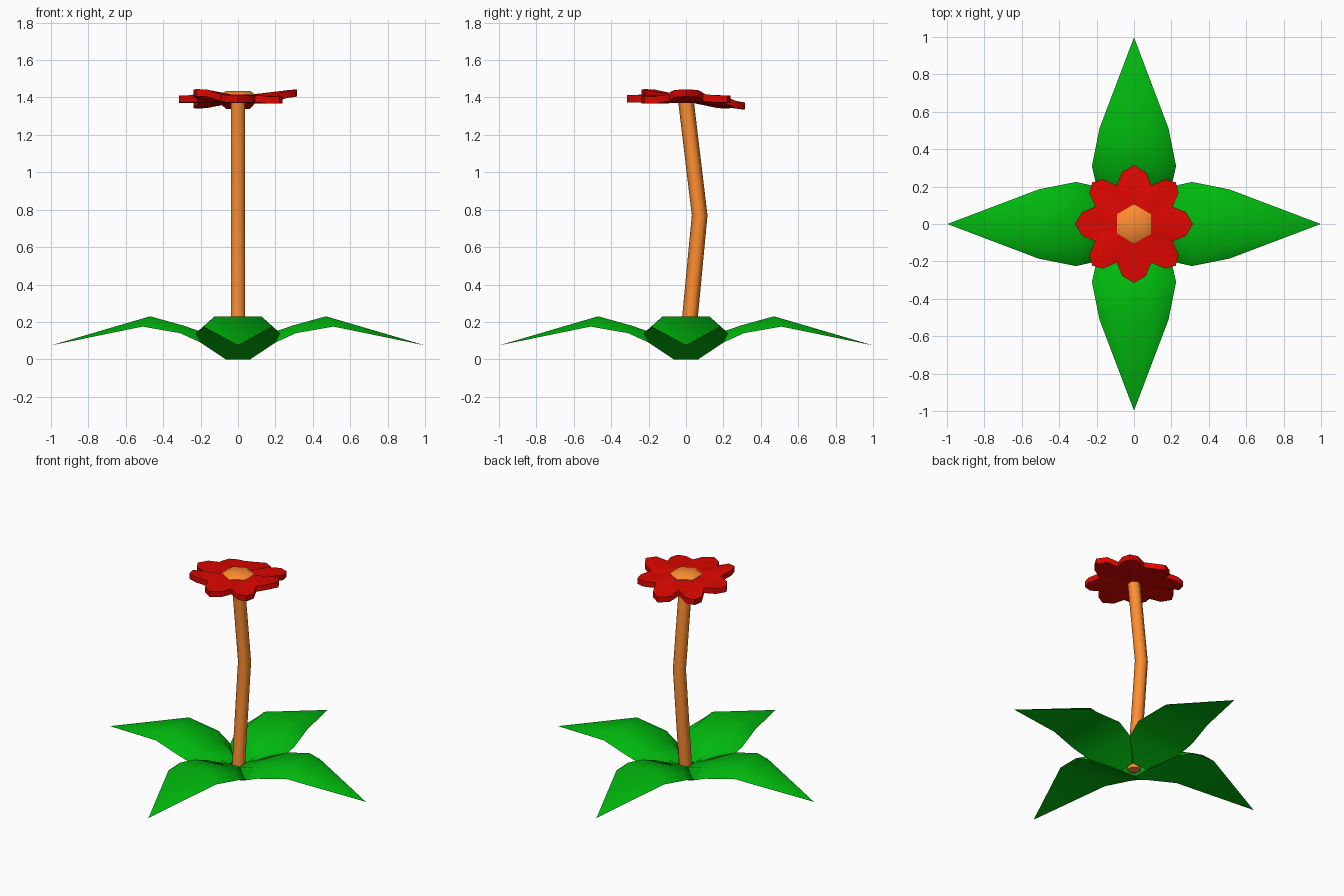
import bpy, math
from mathutils import Vector

if "Cube" in bpy.data.objects:
    bpy.data.objects.remove(bpy.data.objects["Cube"])


def material(name, rgb):
    m = bpy.data.materials.new(name)
    m.diffuse_color = (*rgb, 1)
    m.use_nodes = True
    m.node_tree.nodes["Principled BSDF"].inputs["Base Color"].default_value = m.diffuse_color
    return m


GREEN = material("leaf_green", (0.0, 0.48, 0.004))
ORANGE = material("stem_orange", (1.0, 0.27, 0.03))
RED = material("petal_red", (0.72, 0.002, 0.0))


def build(name, verts, faces, mat, smooth=None):
    me = bpy.data.meshes.new(name)
    me.from_pydata(verts, [], faces)
    me.materials.append(mat)
    ob = bpy.data.objects.new(name, me)
    bpy.context.collection.objects.link(ob)
    if smooth:
        bpy.ops.object.select_all(action='DESELECT')
        ob.select_set(True)
        bpy.context.view_layer.objects.active = ob
        bpy.ops.object.shade_smooth_by_angle(angle=math.radians(smooth))
    return ob


def loft(rings, caps=True):
    """Faces joining equal closed rings, given bottom to top."""
    n = len(rings[0])
    verts = [p for r in rings for p in r]
    faces = [(k * n + i, k * n + (i + 1) % n, (k + 1) * n + (i + 1) % n, (k + 1) * n + i)
             for k in range(len(rings) - 1) for i in range(n)]
    if caps:
        faces += [tuple(reversed(range(n))), tuple(range(len(verts) - n, len(verts)))]
    return verts, faces


def hexagon(y, z, r):
    return [(r * math.cos(math.radians(30 + 60 * i)),
             y + r * math.sin(math.radians(30 + 60 * i)), z) for i in range(6)]


# Bent hexagonal stem
build("stem", *loft([hexagon(0, 0, 0.042), hexagon(0.073, 0.77, 0.042),
                     hexagon(0, 1.38, 0.042)]), ORANGE, 70)

# Flower centre
build("flower_centre", *loft([hexagon(0, 1.40, 0.105), hexagon(0, 1.417, 0.105),
                              hexagon(0, 1.435, 0.075)]), ORANGE, 50)

# Leaf sections: edge (r, z, half width), then ridge (r, z, half width)
SECTIONS = [((0.06, 0.00, 0.065), (0.04, 0.08, 0.04)),
            ((0.20, 0.09, 0.20), (0.19, 0.145, 0.11)),
            ((0.31, 0.14, 0.225), (0.29, 0.18, 0.14)),
            ((0.51, 0.175, 0.185), (0.47, 0.23, 0.125))]
TIP = (0.998, 0.0, 0.075)


def leaf(name, turn):
    """Arched top over a flat underside, closed at the root."""
    verts, faces = [], []
    for (er, ez, ew), (rr, rz, rw) in SECTIONS:
        verts += [(er, -ew, ez), (rr, -rw, rz), (rr, rw, rz), (er, ew, ez)]
    verts.append(TIP)
    for k in range(len(SECTIONS) - 1):
        for i in range(4):
            a, b = 4 * k + i, 4 * k + (i + 1) % 4
            faces.append((a, a + 4, b + 4, b))
    last = 4 * (len(SECTIONS) - 1)
    faces += [(last + i, len(verts) - 1, last + (i + 1) % 4) for i in range(4)]
    faces.append((0, 1, 2, 3))
    ob = build(name, verts, faces, GREEN, 50)
    ob.rotation_euler.z = turn


for i, side in enumerate(("right", "back", "left", "front")):
    leaf("leaf_" + side, i * math.pi / 2)

# Flower head: eight petals, each tip bent to its own height
TIP_Z = [1.443, 1.41, 1.373, 1.378, 1.41, 1.445, 1.412, 1.405]
MID, THICK = 1.415, 0.045
top, inner = [], []
for i, tip in enumerate(TIP_Z):
    # straight petals are pointed, diagonal ones are broader at the end
    a_s, r_s = (10, 0.291) if i % 2 else (13, 0.284)
    notch = -21 if i % 2 else -24
    for ang, r, bend in [(notch, 0.226, 0.3), (-a_s, r_s, 0.9), (0, 0.315, 1), (a_s, r_s, 0.9)]:
        a = math.radians(45 * i + ang)
        goal = (tip + TIP_Z[i - 1]) / 2 if ang == notch else tip
        top.append(Vector((r * math.cos(a), r * math.sin(a), MID + (goal - MID) * bend)))
        inner.append(Vector((0.07 * math.cos(a), 0.07 * math.sin(a), MID)))
drop = Vector((0, 0, -THICK))
build("petals", *loft([[p + drop for p in inner], [p + drop * 0.85 for p in top], top, inner]),
      RED, 40)
